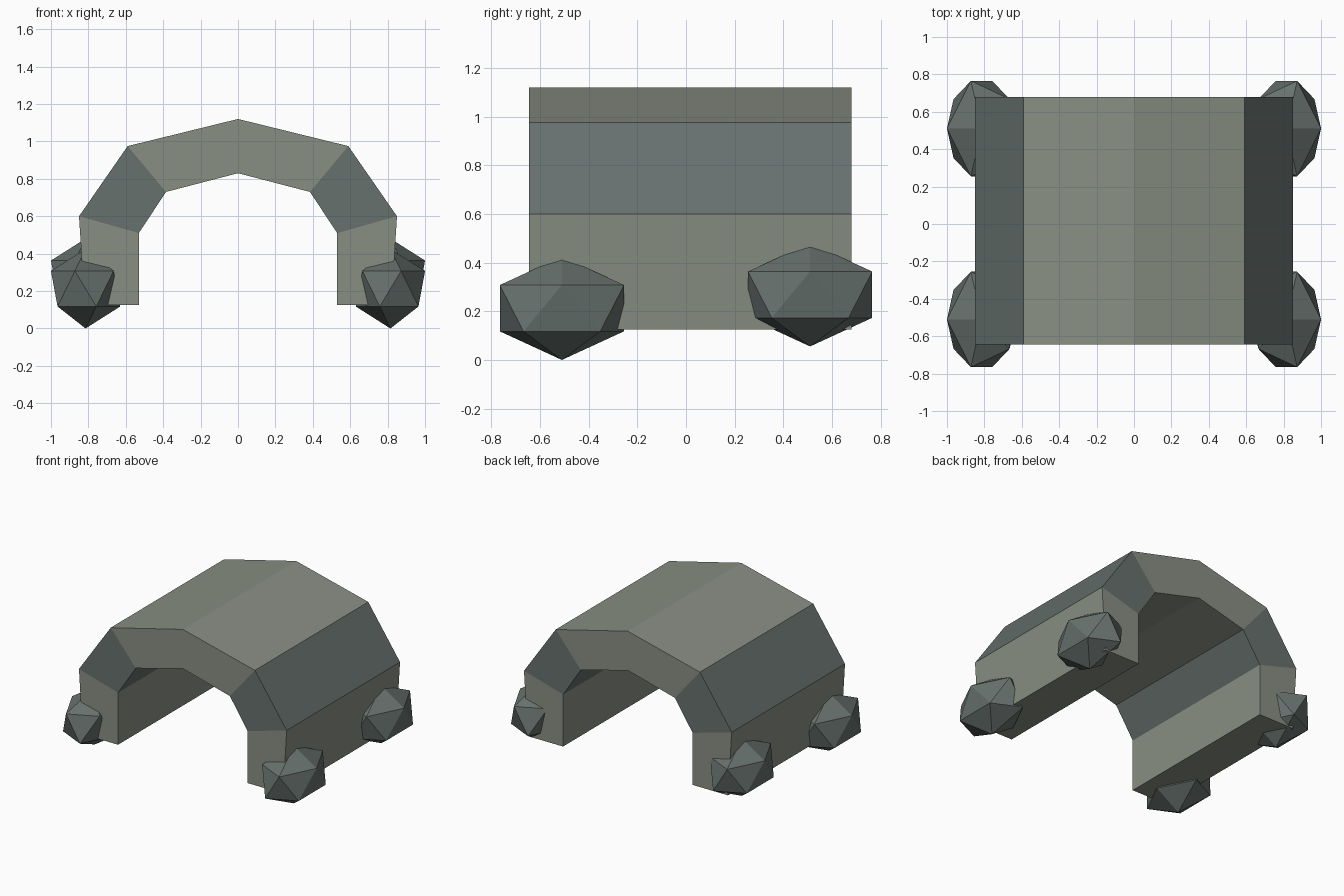
import bpy
import bmesh
from mathutils import Matrix

cube = bpy.data.objects.get("Cube")
if cube:
    bpy.data.objects.remove(cube, do_unlink=True)


def material(name, rgb):
    mat = bpy.data.materials.new(name)
    mat.use_nodes = True
    mat.diffuse_color = (*rgb, 1)
    mat.node_tree.nodes["Principled BSDF"].inputs["Base Color"].default_value = (*rgb, 1)
    return mat


pale_stone = material("pale_stone", (0.25, 0.275, 0.23))
slate_stone = material("slate_stone", (0.135, 0.165, 0.155))


def finish(bm, name, materials):
    bmesh.ops.recalc_face_normals(bm, faces=bm.faces)
    mesh = bpy.data.meshes.new(name)
    bm.to_mesh(mesh)
    bm.free()
    for mat in materials:
        mesh.materials.append(mat)
    obj = bpy.data.objects.new(name, mesh)
    bpy.context.collection.objects.link(obj)
    return obj


# Arch: half profile from foot to crown, mirrored, then lofted front to back
FRONT, BACK = -0.645, 0.68
outer = [(0.82, 0.125), (0.85, 0.6), (0.59, 0.975), (0, 1.12)]
inner = [(0.53, 0.125), (0.53, 0.51), (0.385, 0.73), (0, 0.83)]


def mirrored(half):
    return half + [(-x, z) for x, z in reversed(half[:-1])]


bm = bmesh.new()
rings = []
for (ox, oz), (ix, iz) in zip(mirrored(outer), mirrored(inner)):
    corners = [(ox, FRONT, oz), (ox, BACK, oz), (ix, BACK, iz), (ix, FRONT, iz)]
    rings.append([bm.verts.new(c) for c in corners])
last = len(rings) - 2
for i, (a, b) in enumerate(zip(rings, rings[1:])):
    for k in range(4):
        n = (k + 1) % 4
        face = bm.faces.new((a[k], a[n], b[n], b[k]))
        # The sloping shoulder blocks are slate
        face.material_index = 1 if i in (1, last - 1) else 0
bm.faces.new(rings[0])
bm.faces.new(rings[-1])
finish(bm, "stone_arch", [pale_stone, slate_stone])

# Boulders at the four feet
for side, side_name in ((1, "left"), (-1, "right")):
    for y, z, end_name in ((-0.51, 0.2125, "front"), (0.51, 0.268, "back")):
        bm = bmesh.new()
        place = Matrix.Translation((side * 0.815, y, z)) @ Matrix.Diagonal((side * 0.207, 0.3, 0.2125, 1))
        bmesh.ops.create_icosphere(bm, subdivisions=1, radius=1, matrix=place)
        finish(bm, f"{end_name}_{side_name}_boulder", [slate_stone])
